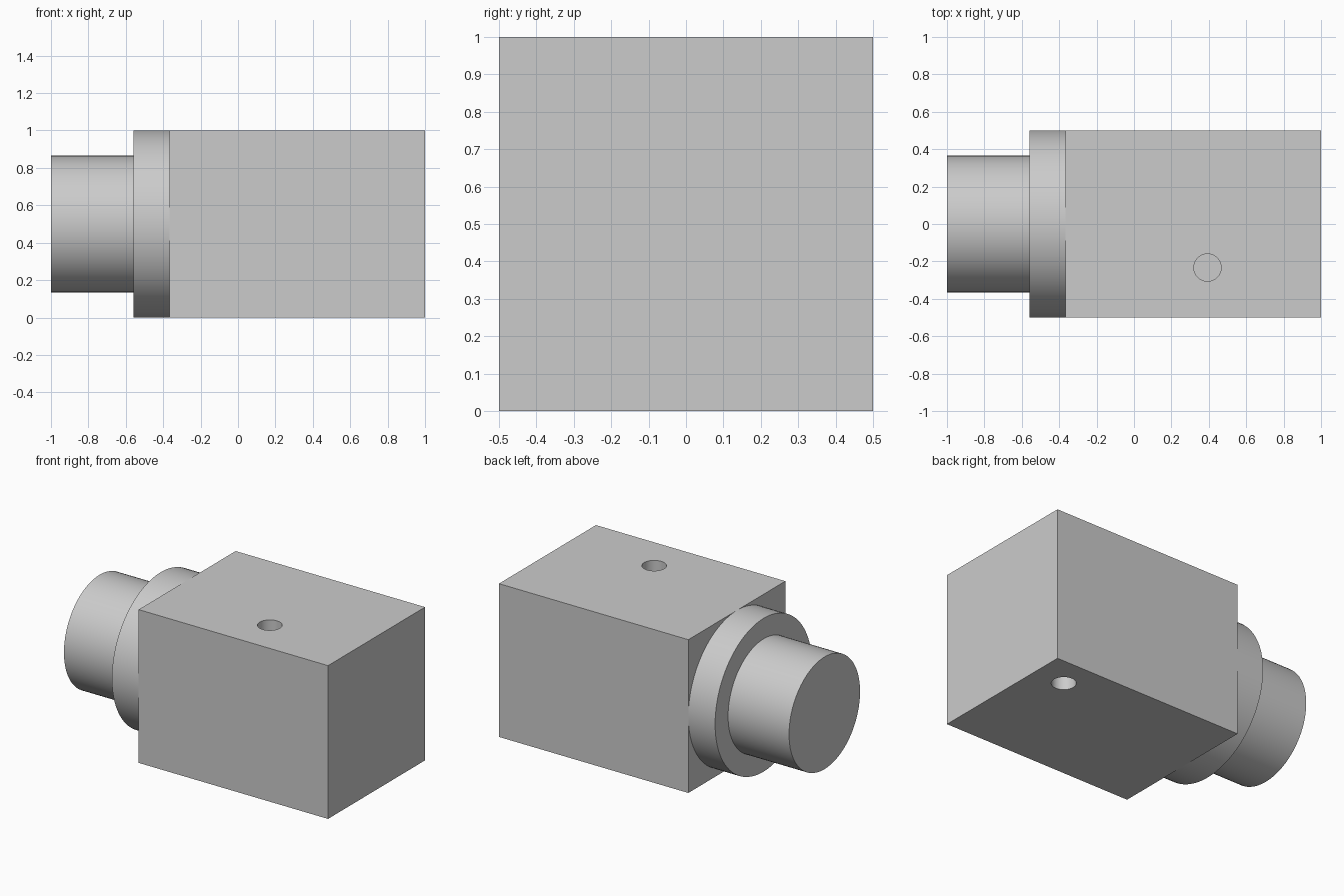
import bpy
import math

if "Cube" in bpy.data.objects:
    bpy.data.objects.remove(bpy.data.objects["Cube"])

# Single plain grey finish
grey = bpy.data.materials.new("plain_grey")
grey.use_nodes = True
colour = (0.6, 0.6, 0.6, 1)
grey.diffuse_color = colour
grey.node_tree.nodes["Principled BSDF"].inputs["Base Color"].default_value = colour

MID_Z = 0.5
FLANGE_X, BLOCK_X = -0.56, -0.367
HOLE_R, HOLE_DEPTH = 0.073, 0.5


def finish(obj, name):
    obj.name = name
    if not obj.data.materials:
        obj.data.materials.append(grey)
    return obj


def select_only(obj):
    bpy.ops.object.select_all(action='DESELECT')
    obj.select_set(True)
    bpy.context.view_layer.objects.active = obj


def smooth(obj):
    select_only(obj)
    bpy.ops.object.shade_smooth_by_angle(angle=math.radians(30))


def disc_along_x(name, x0, x1, radius):
    bpy.ops.mesh.primitive_cylinder_add(
        vertices=96, radius=radius, depth=x1 - x0,
        location=((x0 + x1) / 2, 0, MID_Z), rotation=(0, math.pi / 2, 0))
    obj = finish(bpy.context.object, name)
    smooth(obj)


def drill(body, x, y, z):
    # Blind round hole centred on a top or bottom face
    bpy.ops.mesh.primitive_cylinder_add(
        vertices=64, radius=HOLE_R, depth=HOLE_DEPTH * 2, location=(x, y, z))
    cutter = finish(bpy.context.object, "hole_cutter")
    cutter.hide_render = True
    mod = body.modifiers.new("hole", 'BOOLEAN')
    mod.operation = 'DIFFERENCE'
    mod.solver = 'EXACT'
    mod.object = cutter
    select_only(body)
    bpy.ops.object.modifier_apply(modifier=mod.name)
    bpy.data.objects.remove(cutter)


# Main block with one port in the top and one in the underside
bpy.ops.mesh.primitive_cube_add(size=1, location=((BLOCK_X + 1) / 2, 0, MID_Z))
block = bpy.context.object
block.scale = (1 - BLOCK_X, 1, 1)
bpy.ops.object.transform_apply(location=False, rotation=False, scale=True)
finish(block, "main_block")
drill(block, 0.393, -0.233, 1)
drill(block, 0.785, 0.3, 0)
smooth(block)

# Round flange and end spigot
disc_along_x("flange", FLANGE_X, BLOCK_X, 0.5)
disc_along_x("end_spigot", -1, FLANGE_X, 0.366)
